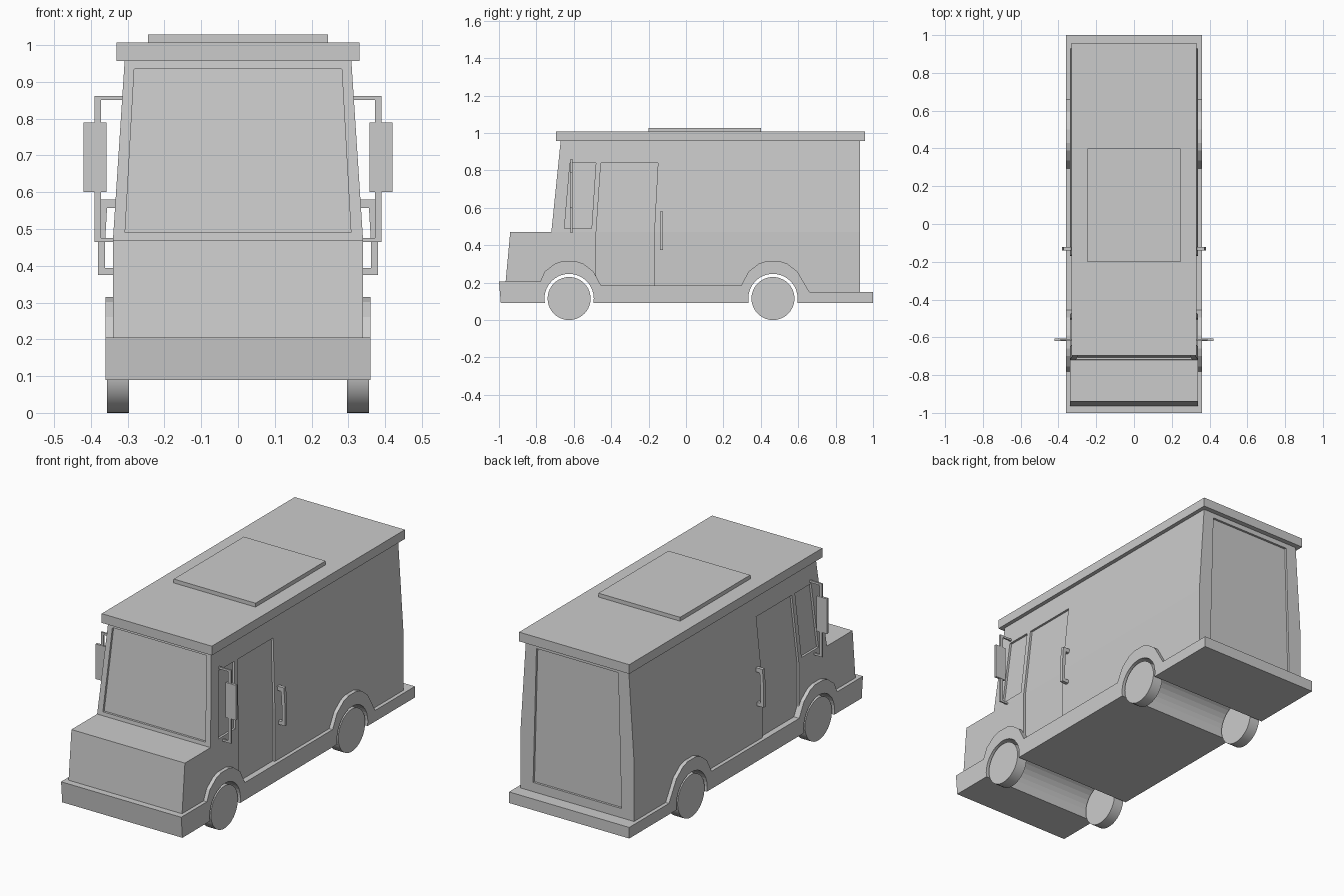
import bpy, bmesh, math

if "Cube" in bpy.data.objects:
    bpy.data.objects.remove(bpy.data.objects["Cube"])

def loft(name, a, b):
    """Solid between two matching loops of 3D points."""
    bm = bmesh.new()
    va = [bm.verts.new(p) for p in a]
    vb = [bm.verts.new(p) for p in b]
    n = len(a)
    bm.faces.new(va)
    bm.faces.new(vb[::-1])
    for i in range(n):
        j = (i + 1) % n
        bm.faces.new((va[j], va[i], vb[i], vb[j]))
    bmesh.ops.recalc_face_normals(bm, faces=bm.faces)
    me = bpy.data.meshes.new(name)
    bm.to_mesh(me)
    bm.free()
    ob = bpy.data.objects.new(name, me)
    bpy.context.collection.objects.link(ob)
    return ob

def prism_x(name, pts, x0, x1):
    return loft(name, [(x0, y, z) for y, z in pts], [(x1, y, z) for y, z in pts])

def prism_y(name, pts, y0, y1):
    return loft(name, [(x, y0, z) for x, z in pts], [(x, y1, z) for x, z in pts])

def box(name, x0, x1, y0, y1, z0, z1):
    return prism_x(name, [(y0, z0), (y1, z0), (y1, z1), (y0, z1)], x0, x1)

def cut(cutter, *targets):
    cutter.hide_render = True
    for ob in targets:
        m = ob.modifiers.new("recess", 'BOOLEAN')
        m.operation, m.solver, m.object = 'DIFFERENCE', 'EXACT', cutter
        bpy.context.view_layer.objects.active = ob
        bpy.ops.object.modifier_apply(modifier=m.name)
    bpy.data.objects.remove(cutter)

AXLES = (-0.625, 0.465)
WHEEL_R, DEPTH = 0.115, 0.012

def half_w(z):      # tapering half width of the upper body
    return 0.34 - 0.032 * (z - 0.47) / 0.49

def front_y(z):     # leaning windscreen plane
    return -0.72 + 0.05 * (z - 0.47) / 0.49

def well(y0, r, z0):  # wheel opening, front to back
    a0 = math.asin((z0 - WHEEL_R) / r)
    n = 18
    out = []
    for i in range(n + 1):
        a = math.pi - a0 + (2 * a0 - math.pi) * i / n
        out.append((y0 + r * math.cos(a), WHEEL_R + r * math.sin(a)))
    return out

def flare(y0):      # outer arch outline, back to front
    return [(y0 + d, z) for d, z in ((0.13, 0.26), (0.075, 0.302), (0.035, 0.315),
                                     (-0.035, 0.315), (-0.075, 0.302), (-0.13, 0.26))]

# bumper, sill and wheel arches in one profile
sill = ([(-1, 0.205), (-0.99, 0.09)] + well(AXLES[0], 0.132, 0.09) + well(AXLES[1], 0.132, 0.09)
        + [(1, 0.09), (1, 0.15), (0.66, 0.15)] + flare(AXLES[1]) + [(0.295, 0.185), (-0.455, 0.185)]
        + flare(AXLES[0]) + [(-0.78, 0.205)])
prism_x("sill_and_bumpers", sill, -0.36, 0.36)

# lower body with hood
lower = prism_x("lower_body", [(-0.972, 0.12)] + well(AXLES[0], 0.142, 0.12) + well(AXLES[1], 0.142, 0.12)
                + [(0.93, 0.12), (0.93, 0.47), (-0.94, 0.47)], -0.34, 0.34)

# tapered upper body
def ring(z):
    w, f = half_w(z), front_y(z)
    return [(-w, f, z), (w, f, z), (w, 0.93, z), (-w, 0.93, z)]
upper = loft("upper_body", ring(0.47), ring(0.96))

# recessed windscreen
wind = [(-0.307, 0.49), (0.307, 0.49), (0.282, 0.935), (-0.282, 0.935)]
cut(loft("windscreen_cutter", [(x, front_y(z) + DEPTH, z) for x, z in wind],
         [(x, -1.2, z) for x, z in wind]), upper)

# recessed rear door
cut(prism_y("rear_door_cutter", [(-0.265, 0.2), (0.265, 0.2), (0.245, 0.93), (-0.245, 0.93)],
            0.93 - DEPTH, 1.2), lower, upper)

# recessed side doors and cab windows
door_top = [(-0.4815, 0.45), (-0.171, 0.45), (-0.15, 0.84), (-0.455, 0.84)]
cab_window = [(-0.65, 0.49), (-0.505, 0.49), (-0.482, 0.84), (-0.62, 0.84)]
for s in (-1, 1):
    for pts in (door_top, cab_window):
        cut(loft("side_cutter", [(s * (half_w(z) - DEPTH), y, z) for y, z in pts],
                 [(s * 0.6, y, z) for y, z in pts]), upper)
    x0, x1 = sorted((s * (0.34 - DEPTH), s * 0.6))
    cut(box("door_cutter", x0, x1, -0.48, -0.17, 0.17, 0.5), lower)

# roof and hatch
box("roof", -0.33, 0.33, -0.695, 0.957, 0.957, 1.007)
box("roof_hatch", -0.245, 0.245, -0.2, 0.4, 1.0, 1.028)

# handles, mirrors and wheels on both sides
handle = [(0.325, 0.375), (0.38, 0.375), (0.38, 0.47), (0.373, 0.58), (0.32, 0.58),
          (0.32, 0.557), (0.356, 0.557), (0.361, 0.47), (0.361, 0.394), (0.325, 0.394)]
bracket = [(0.325, 0.465), (0.39, 0.465), (0.39, 0.862), (0.305, 0.862),
           (0.305, 0.851), (0.373, 0.851), (0.373, 0.476), (0.325, 0.476)]
for s, side in ((-1, "left"), (1, "right")):
    prism_y("door_handle_" + side, [(s * x, z) for x, z in handle], -0.14, -0.122)
    prism_y("mirror_bracket_" + side, [(s * x, z) for x, z in bracket], -0.617, -0.608)
    box("mirror_" + side, s * 0.358, s * 0.42, -0.619, -0.606, 0.6, 0.79)
    for y0, end in zip(AXLES, ("front", "rear")):
        bpy.ops.mesh.primitive_cylinder_add(vertices=40, radius=WHEEL_R, depth=0.06,
                                            location=(s * 0.326, y0, WHEEL_R),
                                            rotation=(0, math.pi / 2, 0))
        bpy.context.object.name = f"wheel_{end}_{side}"
        bpy.ops.object.shade_smooth_by_angle(angle=math.radians(30))
